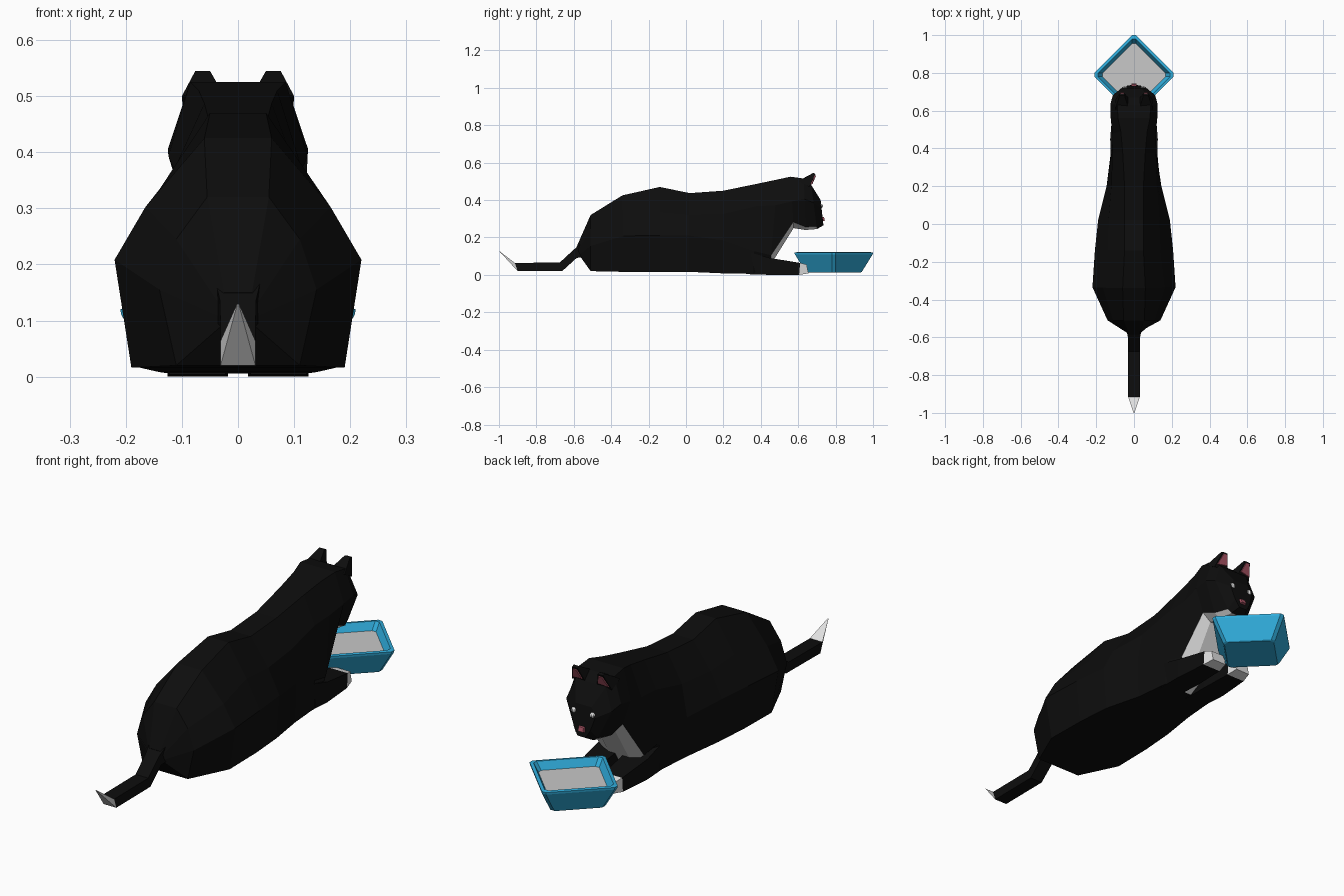
import bpy, bmesh
from mathutils import Vector

cube = bpy.data.objects.get("Cube")
if cube:
    bpy.data.objects.remove(cube, do_unlink=True)


def material(name, color):
    m = bpy.data.materials.new(name)
    m.use_nodes = True
    m.diffuse_color = (*color, 1)
    bsdf = m.node_tree.nodes["Principled BSDF"]
    bsdf.inputs["Base Color"].default_value = (*color, 1)
    bsdf.inputs["Roughness"].default_value = 0.8
    return m


BLACK = material("black fur", (0.004, 0.004, 0.004))
WHITE = material("white fur", (0.75, 0.75, 0.75))
PINK = material("pink skin", (0.40, 0.09, 0.13))
BLUE = material("blue plastic", (0.03, 0.42, 0.72))
GREY = material("light grey filling", (0.58, 0.58, 0.58))


def loft(name, rings, mats, rule=lambda band, side: 0, caps=(0, 0)):
    """Skin a list of equal rings; rule picks the material of each face."""
    bm = bmesh.new()
    rows = [[bm.verts.new(p) for p in ring] for ring in rings]
    n = len(rows[0])
    for band, (a, b) in enumerate(zip(rows, rows[1:])):
        for j in range(n):
            k = (j + 1) % n
            bm.faces.new((a[j], a[k], b[k], b[j])).material_index = rule(band, j)
    for row, cap in zip((rows[0], rows[-1]), caps):
        bm.faces.new(row).material_index = cap
    bmesh.ops.recalc_face_normals(bm, faces=bm.faces)
    mesh = bpy.data.meshes.new(name)
    bm.to_mesh(mesh)
    bm.free()
    for m in mats:
        mesh.materials.append(m)
    ob = bpy.data.objects.new(name, mesh)
    bpy.context.collection.objects.link(ob)
    return ob


def section(bottom, top, profile, x=0):
    """Mirrored cross-section; profile holds (half width, height fraction)."""
    b, t = Vector((x, *bottom)), Vector((x, *top))
    right = [b.lerp(t, f) + Vector((w, 0, 0)) for w, f in profile]
    left = [b.lerp(t, f) - Vector((w, 0, 0)) for w, f in profile]
    return right + left[::-1]


def box_section(bottom, top, w, x=0):
    return section(bottom, top, [(w, 0), (w, 1)], x)


# Body and head: (y, z) of underside, (y, z) of back, half profile
body = [
    ((-.56, .09), (-.585, .15), [(.03, 0), (.035, .3), (.035, .7), (.025, 1)]),
    ((-.51, .02), (-.51, .32), [(.11, 0), (.14, .45), (.11, .75), (.055, 1)]),
    ((-.33, .016), (-.34, .425), [(.19, 0), (.22, .47), (.165, .7), (.06, 1)]),
    ((-.14, .016), (-.14, .47), [(.187, 0), (.207, .43), (.14, .7), (.05, 1)]),
    ((.02, .016), (.02, .437), [(.175, 0), (.19, .46), (.135, .72), (.05, 1)]),
    ((.2, .008), (.2, .45), [(.14, 0), (.145, .4), (.12, .72), (.05, 1)]),
    ((.36, .006), (.38, .487), [(.125, 0), (.12, .25), (.115, .75), (.06, 1)]),
    ((.45, .05), (.49, .51), [(.05, 0), (.112, .12), (.115, .7), (.07, 1)]),
    ((.575, .25), (.56, .525), [(.05, 0), (.09, .12), (.124, .52), (.085, 1)]),
    ((.64, .24), (.63, .515), [(.05, 0), (.08, .06), (.125, .6), (.088, 1)]),
    ((.70, .245), (.67, .48), [(.035, 0), (.055, .06), (.112, .6), (.075, 1)]),
    ((.735, .265), (.72, .40), [(.02, 0), (.04, .25), (.06, .7), (.04, 1)]),
]


def bib(band, side):
    if side == 7:
        return int(6 <= band <= 9)
    return int(side in (0, 6) and 7 <= band <= 9)


loft("body_and_head", [section(*r) for r in body], [BLACK, WHITE], bib)

# Tail with a pointed white end
tail = [
    box_section((-.53, .10), (-.56, .17), .04),
    box_section((-.585, .09), (-.60, .135), .032),
    box_section((-.66, .022), (-.675, .066), .031),
    box_section((-.90, .020), (-.915, .064), .031),
    box_section((-.998, .126), (-1.0, .129), .002),
]
loft("tail", tail, [BLACK, WHITE], lambda band, side: int(band == 3), (0, 1))

for side, s in (("left", 1), ("right", -1)):
    # Front leg lying forward, ending in a white paw
    leg = [
        box_section((.32, .004), (.34, .12), .05, s * .072),
        box_section((.45, 0), (.45, .09), .054, s * .072),
        box_section((.605, 0), (.61, .064), .045, s * .068),
        box_section((.655, .008), (.645, .055), .035, s * .066),
    ]
    loft(side + "_front_leg", leg, [BLACK, WHITE],
         lambda band, j: int(band == 2), (0, 1))

    # Ear: outline at its base and a narrow tip
    base = [(.100, .605, .500), (.030, .615, .510), (.030, .668, .480), (.098, .660, .470)]
    tip = [(.076, .680, .545), (.050, .680, .545), (.050, .692, .540), (.076, .692, .540)]
    ear = [[(s * x, y, z) for x, y, z in ring] for ring in (base, tip)]
    loft(side + "_ear", ear, [BLACK])

    # Pink plate inside the ear, facing forward
    inner = [(.089, .668, .484), (.039, .674, .490), (.054, .692, .532), (.072, .692, .532)]
    plate = [[(s * x, y + d, z) for x, y, z in inner] for d in (-.003, .004)]
    loft(side + "_inner_ear", plate, [PINK])

    # Eye
    bpy.ops.mesh.primitive_uv_sphere_add(segments=8, ring_count=6, radius=.013,
                                         location=(s * .046, .719, .368))
    eye = bpy.context.object
    eye.name = side + "_eye"
    eye.data.materials.append(WHITE)

# Nose
loft("nose", [box_section((.722, .284), (.72, .312), .018),
              box_section((.743, .290), (.738, .308), .012)], [PINK])


# Square bowl turned on its corner, with slightly cut corners
def diamond(r, z, cut=.010):
    pts = []
    for dx, dy in ((1, 0), (0, 1), (-1, 0), (0, -1)):
        for c in (-cut, cut):
            pts.append((dx * r - dy * c, .79 + dy * r + dx * c, z))
    return pts


bowl = [diamond(.142, .012), diamond(.150, .016), diamond(.208, .110),
        diamond(.210, .120), diamond(.190, .122), diamond(.166, .088)]
loft("bowl", bowl, [BLUE, GREY], caps=(0, 1))
